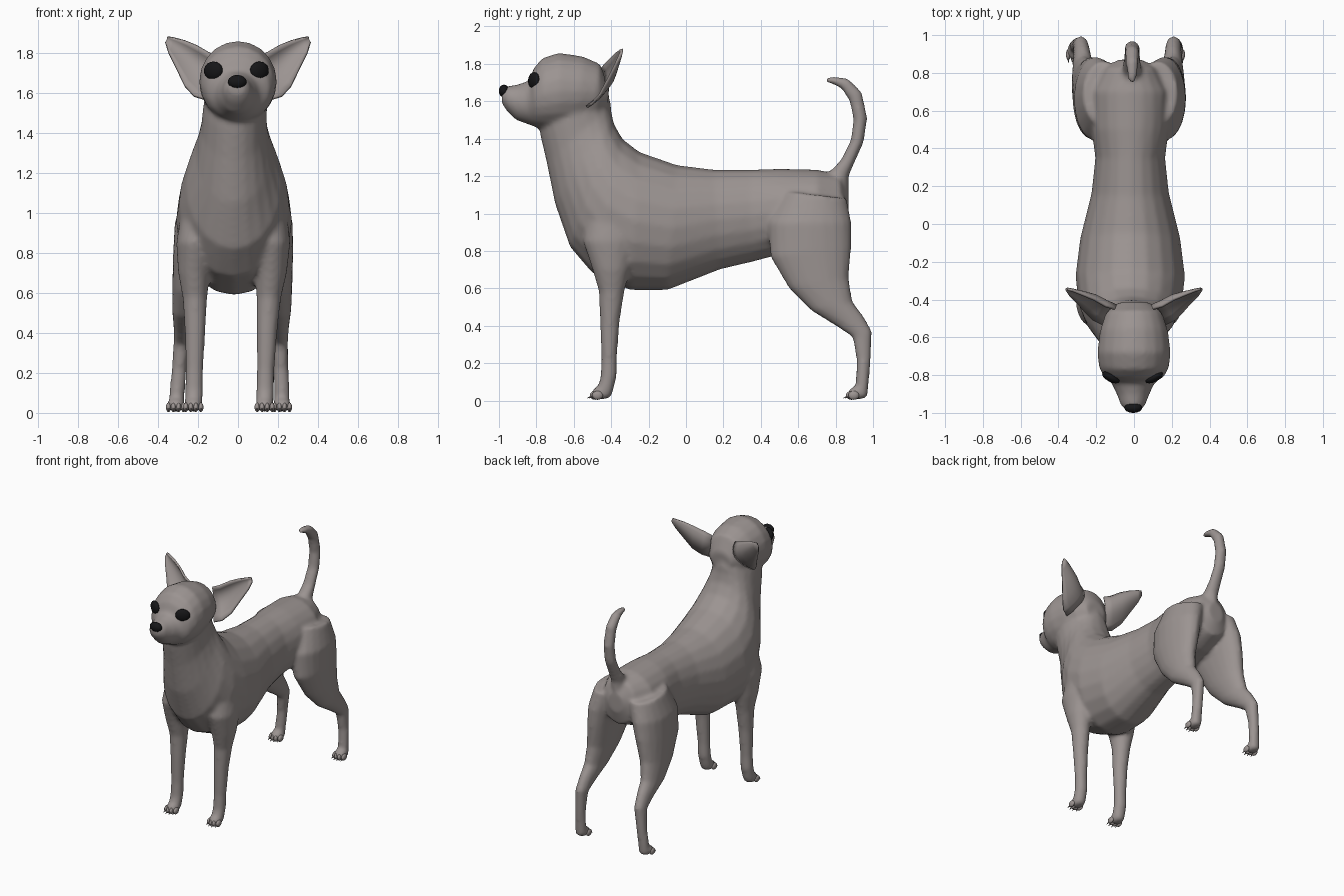
import bpy, bmesh, math
from mathutils import Matrix, Vector


def material(name, rgb):
    m = bpy.data.materials.new(name)
    m.diffuse_color = (*rgb, 1)
    return m


COAT = material("grey_coat", (0.33, 0.295, 0.285))
BLACK = material("black", (0.008, 0.008, 0.009))


def finish(name, bm, mat):
    bmesh.ops.recalc_face_normals(bm, faces=bm.faces)
    me = bpy.data.meshes.new(name)
    bm.to_mesh(me)
    bm.free()
    me.materials.append(mat)
    for p in me.polygons:
        p.use_smooth = True
    ob = bpy.data.objects.new(name, me)
    bpy.context.collection.objects.link(ob)
    return ob


def loft(bm, sections, n=20):
    """Each section: (upper y, z, lower y, z, centre x, half width)."""
    rings = []
    for y1, z1, y2, z2, cx, rx in sections:
        mid = Vector((cx, (y1 + y2) / 2, (z1 + z2) / 2))
        half = Vector((0, (y1 - y2) / 2, (z1 - z2) / 2))
        rings.append([bm.verts.new(mid + half * math.sin(2 * math.pi * i / n)
                                   + Vector((rx * math.cos(2 * math.pi * i / n), 0, 0)))
                      for i in range(n)])
    for a, b in zip(rings, rings[1:]):
        for i in range(n):
            j = (i + 1) % n
            bm.faces.new((a[i], a[j], b[j], b[i]))
    bm.faces.new(rings[0])
    bm.faces.new(rings[-1])


def ball(bm, centre, size, turn=0, u=14, v=9):
    mat = (Matrix.Translation(centre) @ Matrix.Rotation(turn, 4, 'Z')
           @ Matrix.Diagonal((*size, 1)))
    bmesh.ops.create_uvsphere(bm, u_segments=u, v_segments=v, radius=1, matrix=mat)


def lean(z):
    # the stance is shifted slightly to one side near the ground
    return -0.045 + 0.025 * min(1, z)


# torso and neck, from rump to throat
TORSO = [
    (0.87, 1.12, 0.87, 0.98, -0.02, 0.06), (0.82, 1.21, 0.84, 0.88, -0.02, 0.14),
    (0.70, 1.235, 0.70, 0.82, -0.02, 0.21), (0.50, 1.24, 0.50, 0.78, -0.02, 0.205),
    (0.35, 1.235, 0.35, 0.74, -0.02, 0.185), (0.15, 1.235, 0.18, 0.70, -0.02, 0.205),
    (-0.05, 1.26, -0.10, 0.59, -0.02, 0.265), (-0.25, 1.33, -0.30, 0.59, -0.02, 0.29),
    (-0.34, 1.40, -0.50, 0.68, -0.02, 0.275), (-0.385, 1.48, -0.62, 0.82, -0.02, 0.24),
    (-0.40, 1.55, -0.70, 1.05, -0.02, 0.19), (-0.40, 1.58, -0.745, 1.27, -0.02, 0.165),
    (-0.41, 1.62, -0.78, 1.42, -0.015, 0.16), (-0.44, 1.72, -0.79, 1.52, -0.01, 0.15)]

# skull and muzzle
HEAD = [
    (-0.41, 1.69, -0.42, 1.55, 0, 0.08), (-0.46, 1.80, -0.48, 1.50, 0, 0.15),
    (-0.55, 1.84, -0.58, 1.47, 0, 0.18), (-0.68, 1.86, -0.68, 1.45, 0, 0.195),
    (-0.77, 1.83, -0.75, 1.45, 0, 0.185), (-0.815, 1.775, -0.80, 1.46, 0, 0.16),
    (-0.84, 1.71, -0.84, 1.475, -0.005, 0.115), (-0.90, 1.69, -0.91, 1.50, -0.005, 0.085),
    (-0.96, 1.68, -0.96, 1.55, -0.005, 0.065), (-0.985, 1.66, -0.985, 1.59, -0.005, 0.04)]

# upright curled tail
TAIL = [
    (0.87, 1.10, 0.72, 1.20, -0.01, 0.05), (0.87, 1.20, 0.78, 1.235, -0.01, 0.05),
    (0.905, 1.28, 0.83, 1.29, -0.01, 0.045), (0.95, 1.38, 0.88, 1.39, -0.01, 0.042),
    (0.97, 1.51, 0.895, 1.50, -0.01, 0.04), (0.94, 1.65, 0.875, 1.60, -0.01, 0.038),
    (0.87, 1.72, 0.83, 1.67, -0.01, 0.034), (0.78, 1.735, 0.775, 1.695, -0.01, 0.025),
    (0.74, 1.72, 0.75, 1.695, -0.01, 0.015)]

FRONT_LEG = [
    (-0.22, 1.02, -0.52, 1.05, 0.17, 0.09), (-0.26, 0.85, -0.55, 0.85, 0.19, 0.095),
    (-0.30, 0.70, -0.50, 0.70, 0.192, 0.08), (-0.33, 0.58, -0.465, 0.58, 0.185, 0.062),
    (-0.355, 0.42, -0.46, 0.42, 0.18, 0.052), (-0.37, 0.22, -0.452, 0.22, 0.178, 0.044),
    (-0.37, 0.13, -0.458, 0.12, 0.178, 0.045), (-0.39, 0.05, -0.48, 0.05, 0.178, 0.045),
    (-0.40, 0.015, -0.48, 0.015, 0.178, 0.036)]

HIND_LEG = [
    (0.86, 1.08, 0.52, 1.12, 0.14, 0.11), (0.885, 0.95, 0.44, 0.95, 0.18, 0.115),
    (0.885, 0.82, 0.45, 0.77, 0.20, 0.10), (0.87, 0.66, 0.55, 0.60, 0.22, 0.08),
    (0.89, 0.53, 0.67, 0.48, 0.235, 0.062), (0.95, 0.45, 0.80, 0.40, 0.24, 0.048),
    (0.995, 0.37, 0.89, 0.34, 0.245, 0.041), (0.988, 0.22, 0.912, 0.22, 0.255, 0.037),
    (0.978, 0.10, 0.908, 0.10, 0.262, 0.039), (0.97, 0.015, 0.90, 0.015, 0.265, 0.04)]

# one continuous skin over all the trunk and limb shapes
bm = bmesh.new()
for shape in (TORSO, HEAD, TAIL):
    loft(bm, shape)
for side in (-1, 1):
    for leg in (FRONT_LEG, HIND_LEG):
        loft(bm, [(y1, z1, y2, z2, lean(z1) + side * x, r) for y1, z1, y2, z2, x, r in leg])
    for x, y in ((0.178, -0.455), (0.265, 0.915)):
        ball(bm, (lean(0) + side * x, y, 0.04), (0.047, 0.052, 0.036))
body = finish("body", bm, COAT)
skin = body.modifiers.new("skin", 'REMESH')
skin.mode = 'VOXEL'
skin.voxel_size = 0.014
skin.use_smooth_shade = True
soft = body.modifiers.new("soften", 'SMOOTH')
soft.factor = 0.5
soft.iterations = 6

# toes and claws
for label, x, y in (("front", 0.178, -0.485), ("hind", 0.265, 0.885)):
    for side, word in ((-1, "left"), (1, "right")):
        bm = bmesh.new()
        for k in (-1.5, -0.5, 0.5, 1.5):
            tx = lean(0) + side * x + k * 0.025
            ty = y + (0.012 if abs(k) > 1 else 0)
            ball(bm, (tx, ty, 0.028), (0.0135, 0.03, 0.024), 0, 10, 7)
            claw = (Matrix.Translation((tx, ty - 0.03, 0.018))
                    @ Matrix.Rotation(math.radians(110), 4, 'X'))
            bmesh.ops.create_cone(bm, cap_ends=True, segments=6, radius1=0.007,
                                  radius2=0.001, depth=0.03, matrix=claw)
        finish(f"{label}_{word}_toes", bm, COAT)

# cupped ears: upper edge, lower edge, cup depth from base to tip
EAR = [
    ((0.10, -0.45, 1.78), (0.17, -0.53, 1.57), 0.06),
    ((0.15, -0.435, 1.80), (0.22, -0.505, 1.585), 0.065),
    ((0.21, -0.40, 1.835), (0.265, -0.46, 1.635), 0.055),
    ((0.27, -0.375, 1.86), (0.305, -0.415, 1.72), 0.035),
    ((0.325, -0.352, 1.875), (0.345, -0.375, 1.80), 0.015),
    ((0.352, -0.345, 1.88), (0.362, -0.35, 1.855), 0.004)]
for side, word in ((-1, "left"), (1, "right")):
    bm = bmesh.new()
    rows = []
    for top, low, depth in EAR:
        row = []
        for i in range(9):
            t = i / 8
            p = Vector(top).lerp(Vector(low), t)
            p += Vector((-0.5, 0.85, 0)) * depth * 4 * t * (1 - t)
            row.append(bm.verts.new((side * p.x, p.y, p.z)))
        rows.append(row)
    for a, b in zip(rows, rows[1:]):
        for i in range(8):
            bm.faces.new((a[i], a[i + 1], b[i + 1], b[i]))
    ear = finish(f"{word}_ear", bm, COAT)
    thick = ear.modifiers.new("thickness", 'SOLIDIFY')
    thick.thickness = 0.014
    thick.offset = 0

# eyes
for side, word in ((-1, "left"), (1, "right")):
    bm = bmesh.new()
    ball(bm, (-0.008 + side * 0.115, -0.812, 1.71), (0.052, 0.024, 0.046),
         side * math.radians(28))
    finish(f"{word}_eye", bm, BLACK)

# nose
bm = bmesh.new()
ball(bm, (-0.004, -0.973, 1.655), (0.048, 0.028, 0.034))
finish("nose", bm, BLACK)
